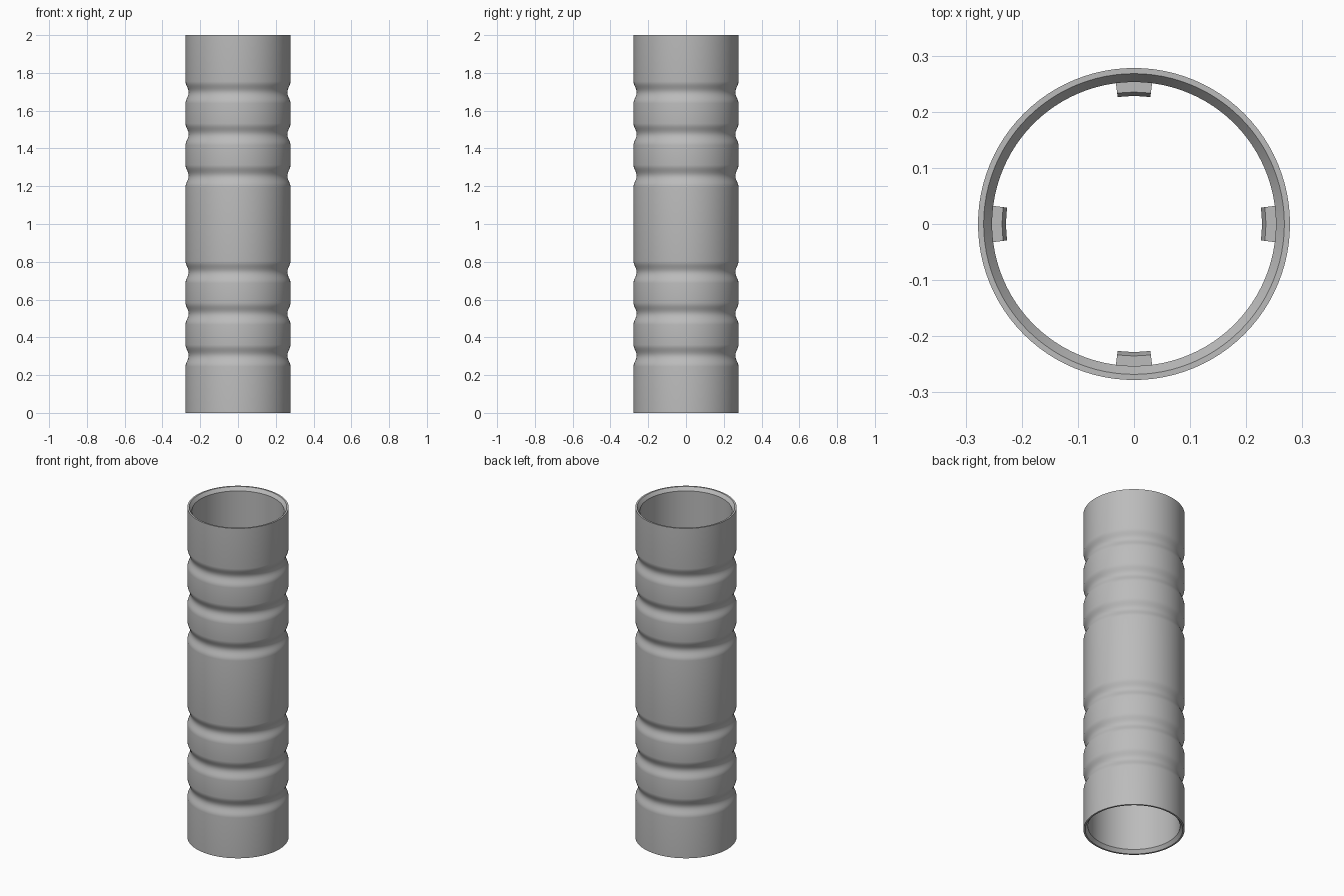
import bpy, bmesh, math

if "Cube" in bpy.data.objects:
    bpy.data.objects.remove(bpy.data.objects["Cube"])

SEG = 96
GROOVES = [0.303, 0.525, 0.745, 1.255, 1.475, 1.697]
HALF, DEPTH = 0.058, 0.017      # groove half height and depth
R_OUT, R_RIM, R_IN = 0.278, 0.268, 0.253

grey = bpy.data.materials.new("plain grey")
grey.diffuse_color = (0.5, 0.5, 0.5, 1)
grey.use_nodes = True
grey.node_tree.nodes["Principled BSDF"].inputs["Base Color"].default_value = grey.diffuse_color


def finish(name, bm):
    bmesh.ops.recalc_face_normals(bm, faces=bm.faces)
    me = bpy.data.meshes.new(name)
    bm.to_mesh(me)
    bm.free()
    me.materials.append(grey)
    ob = bpy.data.objects.new(name, me)
    bpy.context.collection.objects.link(ob)
    bpy.ops.object.select_all(action='DESELECT')
    bpy.context.view_layer.objects.active = ob
    ob.select_set(True)
    bpy.ops.object.shade_smooth_by_angle(angle=math.radians(35))
    return ob


# Grooved tube: closed wall profile spun around z
profile = [(R_OUT, 0)]
for c in GROOVES:
    for i in range(-6, 7):
        t = i / 6
        profile.append((R_OUT - DEPTH * (0.5 + 0.5 * math.cos(math.pi * t)), c + HALF * t))
profile += [(R_OUT, 2), (R_RIM, 2), (R_IN, 1.98), (R_IN, 0.02), (R_RIM, 0)]
bm = bmesh.new()
rings = []
for k in range(SEG):
    a = 2 * math.pi * k / SEG
    rings.append([bm.verts.new((r * math.cos(a), r * math.sin(a), z)) for r, z in profile])
n = len(profile)
for k in range(SEG):
    p, q = rings[k], rings[(k + 1) % SEG]
    for i in range(n):
        j = (i + 1) % n
        bm.faces.new((p[i], q[i], q[j], p[j]))
finish("grooved_tube", bm)

# Four inner ribs: curved wedges with chamfered ends
rib = [(0.256, 0.4), (0.235, 0.4), (0.228, 0.42), (0.228, 1.58), (0.235, 1.6), (0.256, 1.6)]
for side in range(4):
    bm = bmesh.new()
    cols = []
    for s in range(5):
        a = side * math.pi / 2 + (s / 4 - 0.5) * 0.256
        cols.append([bm.verts.new((r * math.cos(a), r * math.sin(a), z)) for r, z in rib])
    for p, q in zip(cols, cols[1:]):
        for i in range(6):
            j = (i + 1) % 6
            bm.faces.new((p[i], q[i], q[j], p[j]))
    bm.faces.new(cols[0])
    bm.faces.new(cols[-1])
    finish(f"inner_rib_{side + 1}", bm)
